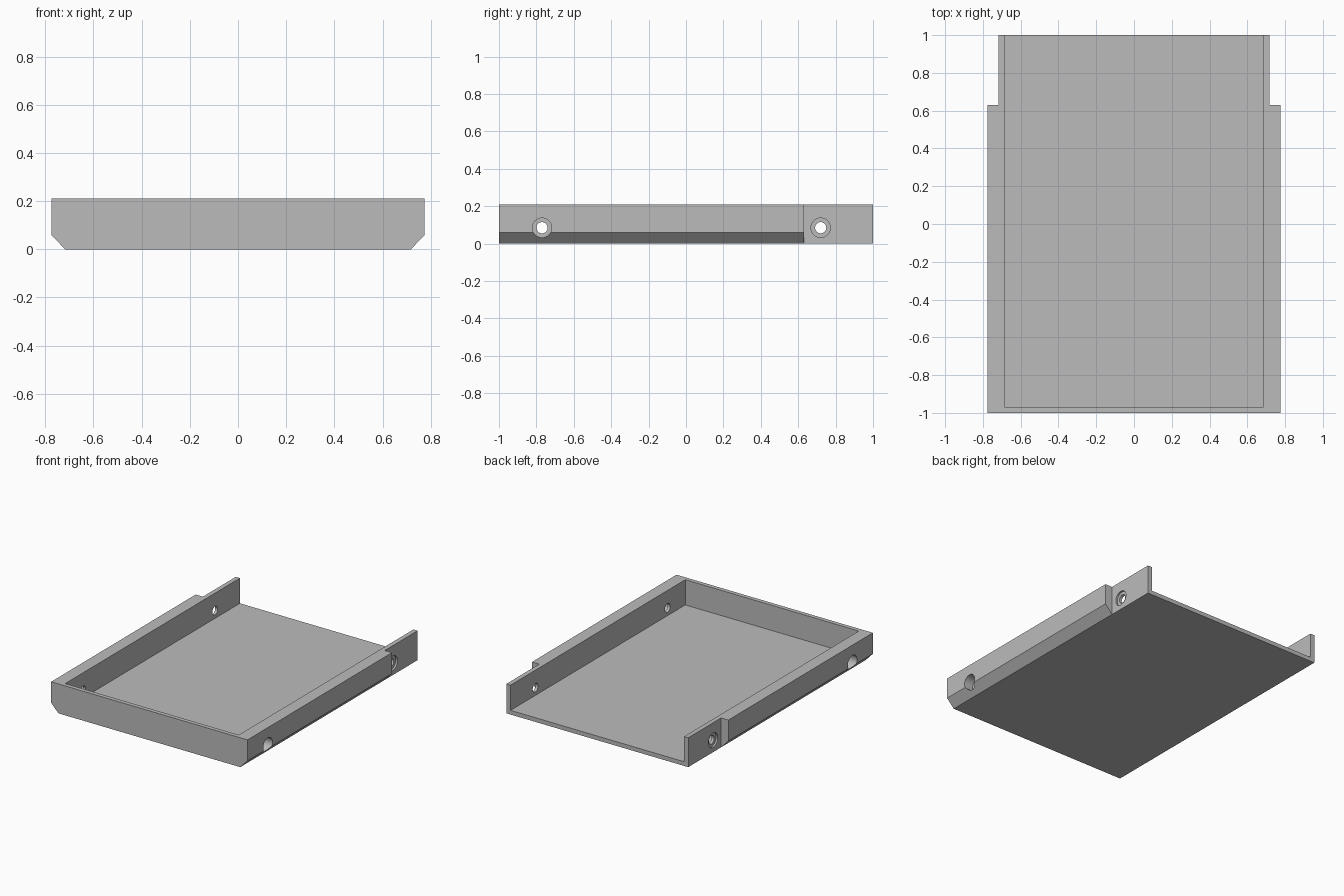
import bpy
import bmesh
import math
from mathutils import Matrix, Vector

if "Cube" in bpy.data.objects:
    bpy.data.objects.remove(bpy.data.objects["Cube"], do_unlink=True)

HALF_W, REAR_W, INNER_W = 0.775, 0.718, 0.685
HEIGHT, CHAMFER, FLOOR = 0.21, 0.06, 0.03
STEP_Y, FRONT_WALL = 0.63, 0.03
HOLE_Z, SEAT_X = 0.085, 0.705

grey = bpy.data.materials.new("plain_grey")
grey.use_nodes = True
colour = (0.5, 0.5, 0.5, 1)
grey.diffuse_color = colour
grey.node_tree.nodes["Principled BSDF"].inputs["Base Color"].default_value = colour


def add_object(name, bm):
    bmesh.ops.recalc_face_normals(bm, faces=bm.faces[:])
    mesh = bpy.data.meshes.new(name)
    bm.to_mesh(mesh)
    bm.free()
    obj = bpy.data.objects.new(name, mesh)
    bpy.context.collection.objects.link(obj)
    mesh.materials.append(grey)
    return obj


def box(name, low, high):
    low, high = Vector(low), Vector(high)
    bm = bmesh.new()
    bmesh.ops.create_cube(bm, size=1, matrix=Matrix.Translation((low + high) / 2)
                          @ Matrix.Diagonal((high - low).to_4d()))
    return add_object(name, bm)


def side_cylinder(name, radius, x0, x1, y):
    bm = bmesh.new()
    place = Matrix.Translation(((x0 + x1) / 2, y, HOLE_Z)) @ Matrix.Rotation(math.pi / 2, 4, 'Y')
    bmesh.ops.create_cone(bm, cap_ends=True, segments=48, radius1=radius, radius2=radius,
                          depth=abs(x1 - x0), matrix=place)
    return add_object(name, bm)


# Tray body: chamfered cross-section run from front to back
half = [(REAR_W, 0), (HALF_W, CHAMFER), (HALF_W, HEIGHT)]
profile = half + [(-x, z) for x, z in reversed(half)]
bm = bmesh.new()
front = bm.faces.new([bm.verts.new((x, -1, z)) for x, z in profile])
ext = bmesh.ops.extrude_face_region(bm, geom=[front])
bmesh.ops.translate(bm, vec=(0, 2, 0),
                    verts=[v for v in ext["geom"] if isinstance(v, bmesh.types.BMVert)])
tray = add_object("tray", bm)

# Cavity open at the top and back, with narrower rear sides
cutters = [box("cavity_cutter", (-INNER_W, FRONT_WALL - 1, FLOOR), (INNER_W, 1.2, 0.5))]
for side in (-1, 1):
    xs = sorted((side * REAR_W, side))
    cutters.append(box("rear_step_cutter", (xs[0], STEP_Y, -0.1), (xs[1], 1.2, 0.5)))
    # Counterbored screw holes
    for y in (-0.77, 0.72):
        cutters.append(side_cylinder("screw_head_cutter", 0.052, side * SEAT_X, side, y))
        cutters.append(side_cylinder("screw_hole_cutter", 0.03, side * 0.6, side * 0.95, y))

for cutter in cutters:
    cutter.hide_render = True
    mod = tray.modifiers.new(cutter.name, 'BOOLEAN')
    mod.operation = 'DIFFERENCE'
    mod.solver = 'EXACT'
    mod.object = cutter

# Bake the cuts and drop the cutters
bpy.context.view_layer.update()
baked = bpy.data.meshes.new_from_object(tray.evaluated_get(bpy.context.evaluated_depsgraph_get()))
tray.modifiers.clear()
tray.data = baked
for cutter in cutters:
    bpy.data.objects.remove(cutter, do_unlink=True)

bpy.ops.object.select_all(action='DESELECT')
tray.select_set(True)
bpy.context.view_layer.objects.active = tray
bpy.ops.object.shade_smooth_by_angle(angle=math.radians(30))
